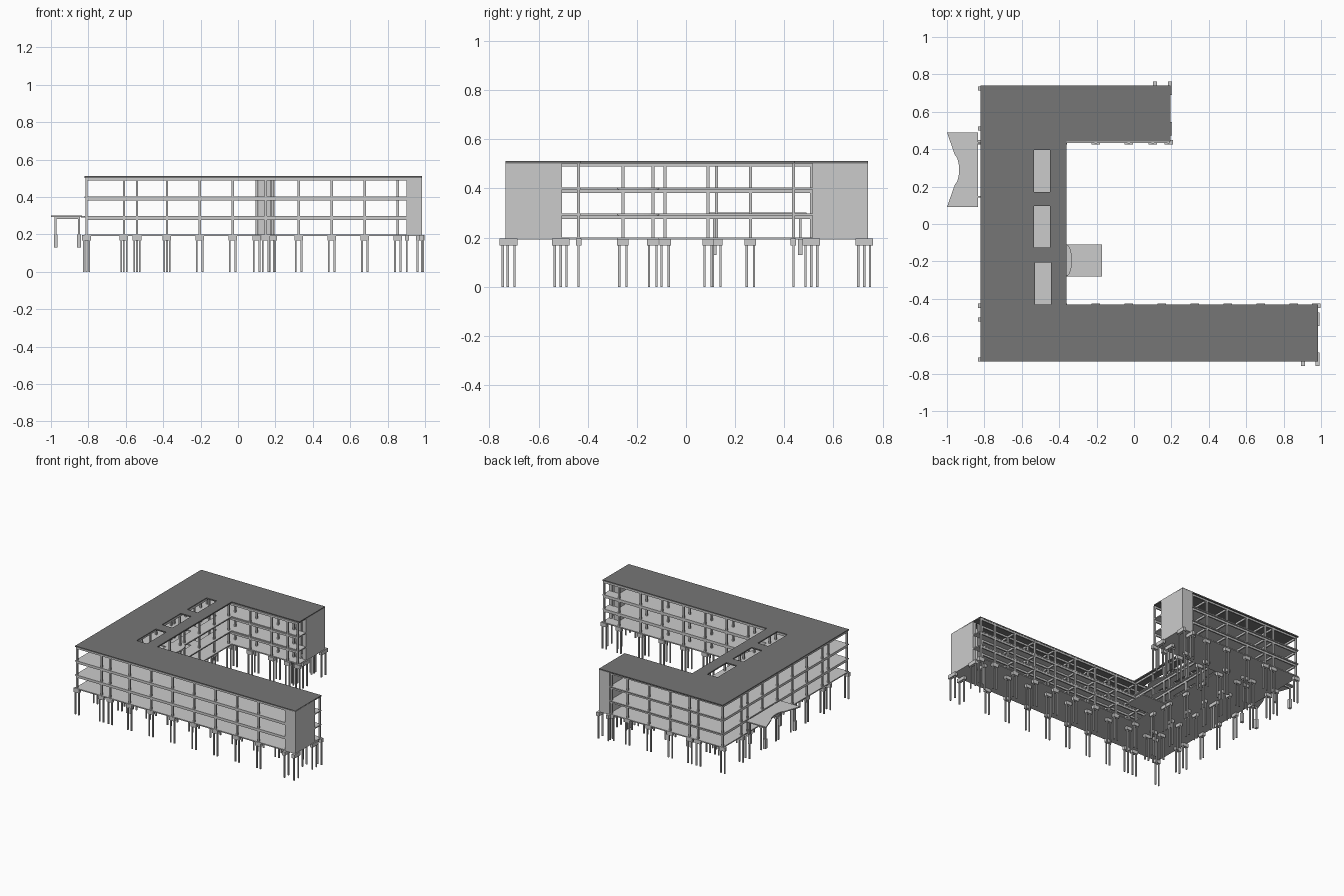
import bpy, bmesh, math

if "Cube" in bpy.data.objects:
    bpy.data.objects.remove(bpy.data.objects["Cube"])

def finish(name, bm, mat=None):
    bmesh.ops.recalc_face_normals(bm, faces=bm.faces)
    me = bpy.data.meshes.new(name)
    bm.to_mesh(me)
    bm.free()
    ob = bpy.data.objects.new(name, me)
    bpy.context.collection.objects.link(ob)
    if mat:
        me.materials.append(mat)
    return ob

def box(bm, x0, x1, y0, y1, z0, z1):
    vs = bmesh.ops.create_cube(bm, size=1)['verts']
    for v in vs:
        v.co = ((x0 + x1) / 2 + v.co.x * (x1 - x0), (y0 + y1) / 2 + v.co.y * (y1 - y0),
                (z0 + z1) / 2 + v.co.z * (z1 - z0))

def post(bm, x, y, r, z0, z1):
    box(bm, x - r, x + r, y - r, y + r, z0, z1)

def extrude(bm, faces, h):
    ext = bmesh.ops.extrude_face_region(bm, geom=faces)['geom']
    bmesh.ops.translate(bm, vec=(0, 0, h), verts=[g for g in ext if isinstance(g, bmesh.types.BMVert)])

def plate(name, rects, holes, z0, z1, mat=None):
    """Flat slab: union of rectangles minus rectangular holes."""
    bm = bmesh.new()
    xs = sorted({v for r in rects + holes for v in r[:2]})
    ys = sorted({v for r in rects + holes for v in r[2:]})
    inside = lambda x, y, rs: any(r[0] < x < r[1] and r[2] < y < r[3] for r in rs)
    for xa, xb in zip(xs, xs[1:]):
        for ya, yb in zip(ys, ys[1:]):
            cx, cy = (xa + xb) / 2, (ya + yb) / 2
            if inside(cx, cy, rects) and not inside(cx, cy, holes):
                bm.faces.new([bm.verts.new((x, y, z0)) for x, y in
                              ((xa, ya), (xb, ya), (xb, yb), (xa, yb))])
    bmesh.ops.remove_doubles(bm, verts=bm.verts, dist=1e-5)
    extrude(bm, bm.faces[:], z1 - z0)
    return finish(name, bm, mat)

def prism(name, pts, z0, z1):
    bm = bmesh.new()
    f = bm.faces.new([bm.verts.new((x, y, z0)) for x, y in pts])
    extrude(bm, [f], z1 - z0)
    return finish(name, bm)

dark = bpy.data.materials.new("roof_grey")
dark.diffuse_color = (0.18, 0.18, 0.18, 1)
dark.use_nodes = True
dark.node_tree.nodes["Principled BSDF"].inputs["Base Color"].default_value = dark.diffuse_color

# U-shaped plan, light wells and end cores
plan = [(-0.82, -0.36, -0.735, 0.74), (-0.82, 0.985, -0.735, -0.43), (-0.82, 0.195, 0.44, 0.74)]
wells = [(-0.535, -0.45, 0.17, 0.395), (-0.535, -0.45, -0.125, 0.095), (-0.53, -0.445, -0.43, -0.205)]
cores = [(0.90, 0.985, -0.735, -0.505), (0.11, 0.195, 0.515, 0.74)]
levels = [0.298, 0.403, 0.511]

plate("ground_slab", plan, [], 0.192, 0.2)
plate("first_floor_slab", plan, wells + cores, 0.290, 0.298)
plate("second_floor_slab", plan, wells + cores, 0.395, 0.403)
plate("roof_slab", plan, wells, 0.502, 0.511, dark)

# Structural grid
spine_x = [-0.81, -0.61, -0.54, -0.38]
spine_y = [-0.257, -0.085, 0.09, 0.262]
bays = [-0.205 + 0.1765 * i for i in range(7)]
wings = [(-1, bays[:6], 0.975), (1, bays[:2] + [0.10], 0.185)]
rows = [0.725, 0.51, 0.437]

spots = [(x, y, 'y') for x in spine_x for y in spine_y]
for s, xs, _ in wings:
    spots += [(x, s * r, 'x') for x in spine_x + xs for r in rows]
spots += [(0.854, -0.437, 'x'), (0.975, -0.437, 'x'), (0.185, 0.437, 'x'),
          (-0.38, -0.135, 'y'), (-0.61, 0.125, 'y')]

# Columns, pile caps and piles
cols, caps, piles = bmesh.new(), bmesh.new(), bmesh.new()
for x, y, axis in spots:
    post(cols, x, y, 0.006, 0.2, 0.503)
    dx, dy = (0.015, 0) if axis == 'x' else (0, 0.015)
    box(caps, x - 0.011 - dx * 0.8, x + 0.011 + dx * 0.8, y - 0.011 - dy * 0.8, y + 0.011 + dy * 0.8, 0.168, 0.196)
    for s in (-1, 1):
        post(piles, x + s * dx, y + s * dy, 0.0045, 0, 0.17)
for x0, x1, y0, y1 in cores:
    for x in (x0 + 0.003, x1 - 0.003):
        for y in ((-0.722, -0.51) if y0 < 0 else (0.725, 0.51)):
            box(caps, x - 0.011, x + 0.011, y - 0.036, y + 0.036, 0.168, 0.196)
            for s in (-1, 1):
                post(piles, x, y + s * 0.024, 0.0045, 0, 0.17)
finish("columns", cols)
finish("pile_caps", caps)
finish("piles", piles)

# Beams under each upper slab
beams = bmesh.new()
w = 0.005
for top in levels:
    z0, z1 = top - 0.022, top - 0.007
    for x in spine_x:
        box(beams, x - w, x + w, -0.72, 0.72, z0, z1)
    for y in spine_y:
        box(beams, -0.81, -0.54, y - w, y + w, z0, z1)
    for s, xs, end in wings:
        for r in rows:
            e = end if r < 0.5 else (0.90 if s < 0 else 0.11)
            box(beams, -0.81, e, s * r - w, s * r + w, z0, z1)
        for x in xs:
            box(beams, x - w, x + w, min(s * 0.437, s * 0.725), max(s * 0.437, s * 0.725), z0, z1)
finish("beams", beams)

# Stair core walls, with a doorway on the courtyard side
t = 0.008
for name, (x0, x1, y0, y1) in zip(("south_core_walls", "north_core_walls"), cores):
    bm = bmesh.new()
    box(bm, x0, x0 + t, y0, y1, 0.192, 0.503)
    box(bm, x1 - t, x1, y0, y1, 0.192, 0.5105)
    outer = y0 if y0 < 0 else y1 - t
    inner = y1 - t if y0 < 0 else y0
    box(bm, x0, x1, outer, outer + t, 0.192, 0.5105)
    box(bm, x0, x0 + 0.045, inner, inner + t, 0.2, 0.503)
    box(bm, x1 - 0.025, x1, inner, inner + t, 0.2, 0.503)
    finish(name, bm)

# West entrance canopy with curved outer edge
curve = [(-0.965 + 0.03 * math.cos(a), 0.29 + 0.08 * math.sin(a))
         for a in [math.radians(-75 + 15 * i) for i in range(11)]]
prism("west_canopy", [(-1, 0.49), (-0.835, 0.49), (-0.835, 0.09), (-1, 0.09)] + curve, 0.294, 0.302)
bm = bmesh.new()
for y in (0.115, 0.465):
    for x in (-0.975, -0.85):
        post(bm, x, y, 0.005, 0.2, 0.295)
        post(bm, x, y, 0.01, 0.13, 0.2)
    box(bm, -0.975, -0.85, y - 0.005, y + 0.005, 0.283, 0.295)
for y in (0.145, 0.435):
    box(bm, -0.84, -0.815, y - 0.004, y + 0.004, 0.29, 0.298)
box(bm, -0.855, -0.845, 0.115, 0.465, 0.283, 0.295)
finish("west_canopy_frame", bm)

# Courtyard terrace and bowed balconies above it
plate("courtyard_terrace", [(-0.36, -0.17, -0.28, -0.11)], [], 0.192, 0.2)
bow = [(-0.362 + 0.03 * math.cos(a), -0.195 + 0.085 * math.sin(a))
       for a in [math.radians(-90 + 15 * i) for i in range(13)]]
for z in levels[:2]:
    prism("bowed_balcony", bow, z - 0.008, z)
